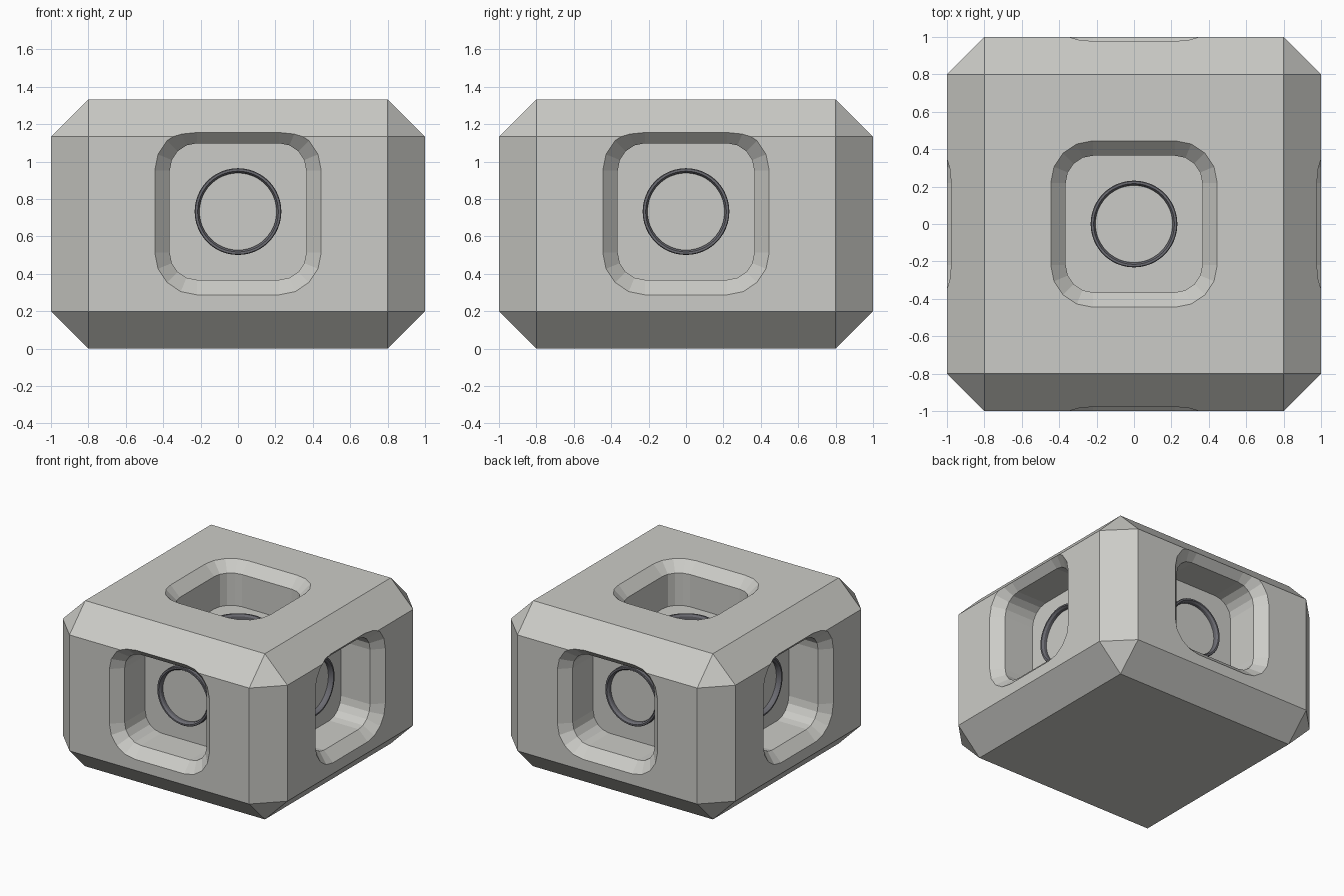
import bpy, bmesh
from math import pi, cos, sin, radians
from mathutils import Matrix

default = bpy.data.objects.get("Cube")
if default:
    bpy.data.objects.remove(default, do_unlink=True)

HEIGHT, CHAMFER = 1.333, 0.2
MID = 0.733          # height of the side pocket centres
FLOOR = -0.34        # pocket floor, measured inwards from the face


def material(name, rgb):
    mat = bpy.data.materials.new(name)
    mat.use_nodes = True
    colour = (*rgb, 1)
    mat.diffuse_color = colour
    mat.node_tree.nodes["Principled BSDF"].inputs["Base Color"].default_value = colour
    return mat


stone = material("warm light grey", (0.6, 0.6, 0.57))
dark = material("dark grey", (0.15, 0.15, 0.17))


def add_object(name, bm, mat, matrix=Matrix()):
    bmesh.ops.recalc_face_normals(bm, faces=bm.faces)
    mesh = bpy.data.meshes.new(name)
    bm.to_mesh(mesh)
    bm.free()
    mesh.materials.append(mat)
    obj = bpy.data.objects.new(name, mesh)
    obj.matrix_world = matrix
    bpy.context.collection.objects.link(obj)
    return obj


def activate(obj):
    bpy.ops.object.select_all(action='DESELECT')
    obj.select_set(True)
    bpy.context.view_layer.objects.active = obj


def rounded_square(half, radius, z, segments=4):
    points = []
    for quarter in range(4):
        base = quarter * pi / 2
        cx = (half - radius) * (1 if quarter in (0, 3) else -1)
        cy = (half - radius) * (1 if quarter in (0, 1) else -1)
        for i in range(segments + 1):
            a = base + i / segments * pi / 2
            points.append((cx + radius * cos(a), cy + radius * sin(a), z))
    return points


def circle(radius, z, sides=48):
    return [(radius * cos(2 * pi * i / sides), radius * sin(2 * pi * i / sides), z)
            for i in range(sides)]


def loft(sections, closed=False):
    """Skin between outlines; cap the ends, or close the loop into a ring."""
    bm = bmesh.new()
    loops = [[bm.verts.new(p) for p in s] for s in sections]
    n = len(loops[0])
    pairs = list(zip(loops, loops[1:]))
    if closed:
        pairs.append((loops[-1], loops[0]))
    else:
        bm.faces.new(loops[0])
        bm.faces.new(loops[-1])
    for a, b in pairs:
        for i in range(n):
            j = (i + 1) % n
            bm.faces.new((a[i], a[j], b[j], b[i]))
    return bm


# Chamfered block
bm = bmesh.new()
bmesh.ops.create_cube(bm, size=1, matrix=Matrix.Translation((0, 0, HEIGHT / 2))
                      @ Matrix.Diagonal((2, 2, HEIGHT, 1)))
bmesh.ops.bevel(bm, geom=bm.edges[:], offset=CHAMFER, segments=1, affect='EDGES')
block = add_object("block", bm, stone)

# One pocket on each side and one on top; local +z points out of the face
frames = {"top": Matrix.Translation((0, 0, HEIGHT))}
for k, side in enumerate(("front", "right", "back", "left")):
    frames[side] = (Matrix.Rotation(k * pi / 2, 4, 'Z')
                    @ Matrix.Translation((0, -1, MID))
                    @ Matrix.Rotation(pi / 2, 4, 'X'))

for side, frame in frames.items():
    # Pocket with a sloped lip and straight walls
    cutter = add_object(side + "_cutter", loft([
        rounded_square(0.485, 0.265, 0.04),
        rounded_square(0.365, 0.145, -0.08),
        rounded_square(0.365, 0.145, FLOOR)]), stone, frame)
    cutter.hide_render = True
    activate(block)
    cut = block.modifiers.new("pocket", 'BOOLEAN')
    cut.operation, cut.solver, cut.object = 'DIFFERENCE', 'EXACT', cutter
    bpy.ops.object.modifier_apply(modifier=cut.name)
    bpy.data.objects.remove(cutter, do_unlink=True)

    # Dark ring standing on the pocket floor
    ring = add_object(side + "_ring", loft([
        circle(0.232, FLOOR - 0.01), circle(0.232, FLOOR + 0.035),
        circle(0.228, FLOOR + 0.04), circle(0.216, FLOOR + 0.04),
        circle(0.206, FLOOR + 0.025), circle(0.206, FLOOR - 0.01)],
        closed=True), dark, frame)
    activate(ring)
    bpy.ops.object.shade_smooth_by_angle(angle=radians(30))
